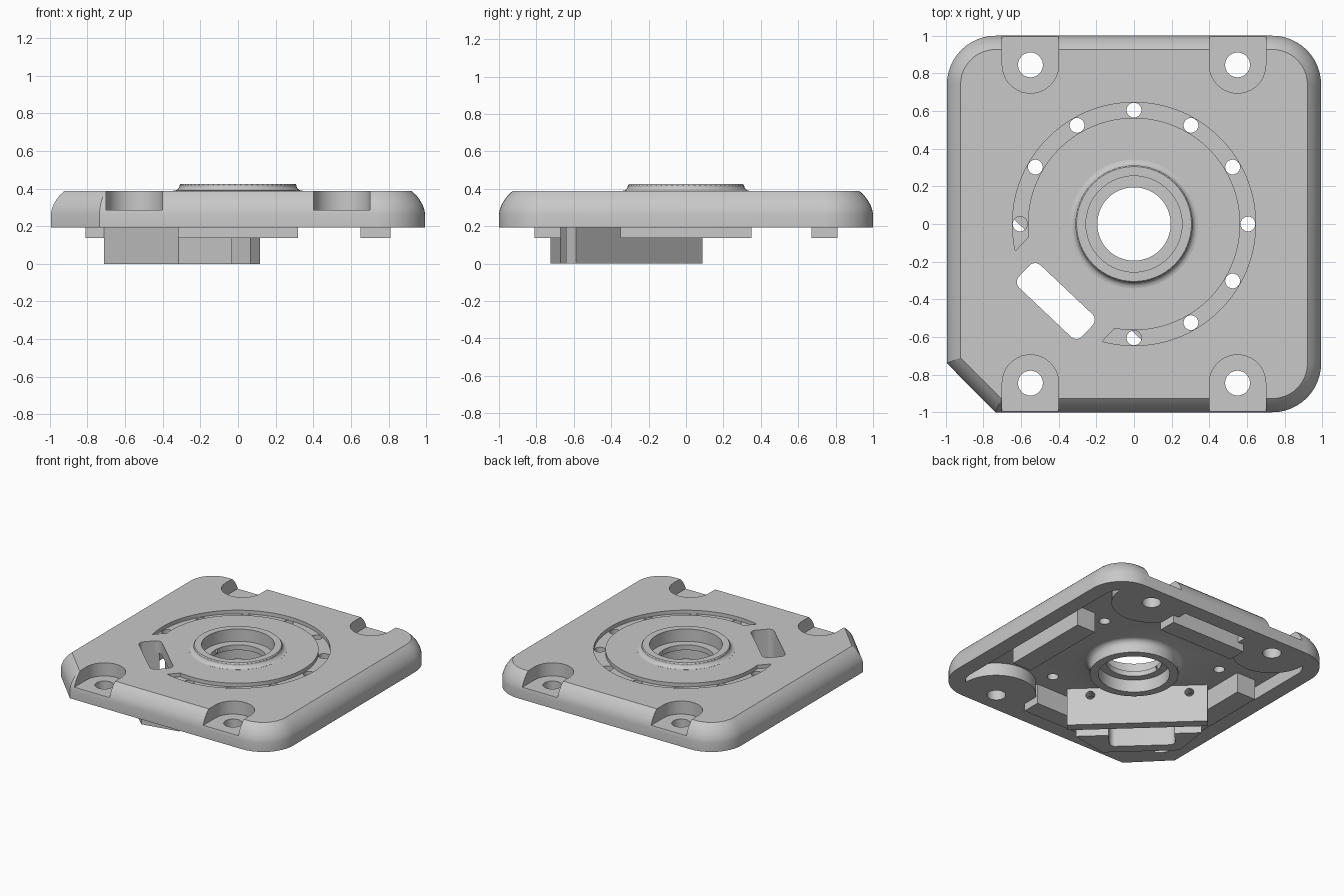
import bpy, bmesh, math
from math import cos, sin, pi, radians, sqrt

if "Cube" in bpy.data.objects:
    bpy.data.objects.remove(bpy.data.objects["Cube"])

grey = bpy.data.materials.new("plain_grey")
grey.diffuse_color = (0.58, 0.58, 0.58, 1)
grey.use_nodes = True
grey.node_tree.nodes["Principled BSDF"].inputs["Base Color"].default_value = grey.diffuse_color
CEIL = 0.292  # underside of the plate's web


def loft(name, rings):
    """Closed solid through equal-length rings of 3D points."""
    bm = bmesh.new()
    vs = [[bm.verts.new(p) for p in r] for r in rings]
    n = len(vs[0])
    for a, b in zip(vs, vs[1:]):
        for i in range(n):
            bm.faces.new((a[i], a[(i + 1) % n], b[(i + 1) % n], b[i]))
    bm.faces.new(vs[0][::-1])
    bm.faces.new(vs[-1])
    bmesh.ops.recalc_face_normals(bm, faces=bm.faces)
    me = bpy.data.meshes.new(name)
    bm.to_mesh(me)
    bm.free()
    me.materials.append(grey)
    ob = bpy.data.objects.new(name, me)
    bpy.context.collection.objects.link(ob)
    return ob


def prism(name, pts, z0, z1):
    return loft(name, [[(x, y, z) for x, y in pts] for z in (z0, z1)])


def circle(x, y, r, n=32):
    return [(x + r * cos(2 * pi * i / n), y + r * sin(2 * pi * i / n)) for i in range(n)]


def rect(x0, x1, y0, y1):
    return [(x0, y0), (x1, y0), (x1, y1), (x0, y1)]


def lathe(name, profile, n=64):
    return loft(name, [[(x, y, z) for x, y in circle(0, 0, r, n)] for r, z in profile])


def combine(target, other, op):
    m = target.modifiers.new("bool", 'BOOLEAN')
    m.operation, m.solver, m.object = op, 'EXACT', other
    bpy.context.view_layer.objects.active = target
    bpy.ops.object.modifier_apply(modifier=m.name)
    bpy.data.objects.remove(other)


def cut(target, other):
    combine(target, other, 'DIFFERENCE')


def join(target, other):
    combine(target, other, 'UNION')


def outline(d):
    """Rounded square inset by d, with the front left corner cut off."""
    c, r, pts = 0.74, 0.26 - d, []
    for sx, sy, a0 in ((1, -1, -90), (1, 1, 0), (-1, 1, 90)):
        for i in range(13):
            a = radians(a0 + 7.5 * i)
            pts.append((sx * c + r * cos(a), sy * c + r * sin(a)))
    k = -0.74 + (sqrt(2) - 1) * d
    pts += [(d - 1, k), (k, d - 1)]
    return [(x * 0.994, y) for x, y in pts]


ANG = radians(46.6)


def diag(pts):
    """Map (distance toward the front left corner, sideways) to x, y."""
    nx, ny = -cos(ANG), -sin(ANG)
    return [(n * nx + t * ny, n * ny - t * nx) for n, t in pts]


corners = [(sx, sy) for sx in (-1, 1) for sy in (-1, 1)]

# plate body with rounded top edge
plate = loft("base_plate", [[(x, y, z) for x, y in outline(d)] for d, z in
             ((0, .194), (0, .265), (.004, .287), (.014, .314), (.029, .34), (.048, .365), (.073, .388))])

# underside pocket, leaving round corner bosses and the flared hub
pocket = prism("pocket_cutter", outline(0.12), 0.1, CEIL)
for sx, sy in corners:
    cut(pocket, prism("boss_space", circle(sx * .55, sy * .845, .28, 48), 0.05, 0.4))
cut(pocket, lathe("hub_space", [(.31, .05), (.31, .25), (.313, .265), (.322, .279),
                                (.334, .288), (.346, CEIL), (.346, .4)]))
cut(plate, pocket)

# raised hub collar with a flared foot, then the stepped bore
join(plate, lathe("hub_collar", [(.342, .36), (.342, .3885), (.329, .3905), (.319, .397),
                                 (.312, .408), (.311, .418), (.305, .425)]))
for r, z0, z1 in ((.195, .1, .5), (.255, .33, .5), (.25, .1, .29)):
    cut(plate, lathe("bore_cutter", [(r, z0), (r, z1)]))

# screw seats open to the front and back edges
for sx, sy in corners:
    arc = [(sx * .55 + .15 * cos(pi * i / 20), sy * (.845 - .15 * sin(pi * i / 20))) for i in range(21)]
    seat = arc + [(sx * .55 - .15, sy * 1.2), (sx * .55 + .15, sy * 1.2)]
    cut(plate, prism("seat_cutter", seat, .287, .6))
    cut(plate, prism("screw_cutter", circle(sx * .55, sy * .845, .066), 0, .6))

# ring groove, interrupted beside the diagonal slot
groove = lathe("groove_cutter", [(.646, .36), (.646, .5)], 96)
cut(groove, lathe("groove_core", [(.564, .3), (.564, .6)], 96))
cut(groove, prism("groove_gap", diag(rect(.1, 1, -.306, .36)), .3, .6))
cut(plate, groove)
for k in range(12):
    if k not in (7, 8):
        a = k * pi / 6
        cut(plate, prism("vent_cutter", circle(.605 * cos(a), .605 * sin(a), .0395, 24), .1, .6))

# locating bars under the four sides
for name, r in (("right_bar", (.65, .81, -.35, .35)), ("left_bar", (-.81, -.65, -.35, .35)),
                ("back_bar", (-.32, .32, .67, .81)), ("front_bar", (-.32, .32, -.81, -.67))):
    join(plate, prism(name, rect(*r), .137, CEIL + .01))

# diagonal bracket: tapered block plus a thin wall with two holes
block = [(.509, -.438), (.745, -.268), (.745, .275), (.509, .442)]
join(plate, prism("tapered_block", diag(block), 0, CEIL + .011))
wall = prism("bracket_wall", diag(rect(.347, .42, -.49, .495)), 0, CEIL + .009)
for t in (-.327, .367):
    ring = circle(0, .236, .032, 24)
    cut(wall, loft("pin_cutter", [[(*diag([(n, t + u)])[0], z) for u, z in ring] for n in (.3, .5)]))
join(plate, wall)

# rounded slot through plate and block
slot = []
for cn, ct, a0 in ((.623, .21, 0), (.542, .21, 90), (.542, -.168, 180), (.623, -.168, 270)):
    for i in range(7):
        a = radians(a0 + 15 * i)
        slot.append((cn + .042 * cos(a), ct + .042 * sin(a)))
cut(plate, prism("slot_cutter", diag(slot), -.1, .6))
cut(plate, prism("slot_mouth", diag(rect(.45, .56, -.21, .252)), -.1, CEIL))

# smooth the curved walls, keep edges sharp
bpy.ops.object.select_all(action='DESELECT')
plate.select_set(True)
bpy.context.view_layer.objects.active = plate
bpy.ops.object.shade_smooth_by_angle(angle=radians(25))
